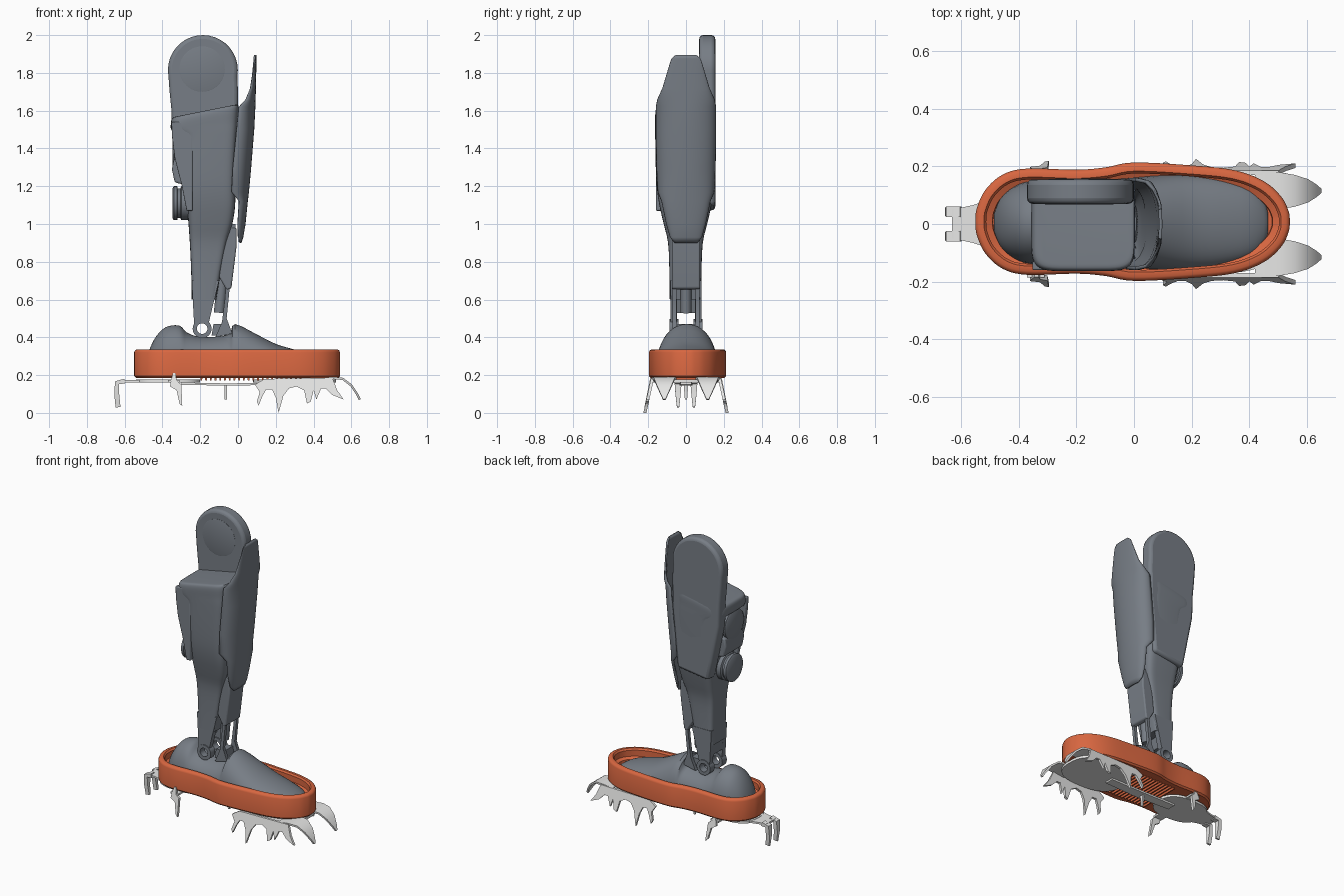
import bpy
import bmesh
import math
from mathutils import Vector

default_cube = bpy.data.objects.get("Cube")
if default_cube:
    bpy.data.objects.remove(default_cube, do_unlink=True)


def make_material(name, red, green, blue):
    material = bpy.data.materials.new(name)
    material.use_nodes = True
    colour = (red, green, blue, 1)
    material.diffuse_color = colour
    material.node_tree.nodes["Principled BSDF"].inputs["Base Color"].default_value = colour
    return material


slate = make_material("slate grey", .185, .207, .237)
orange = make_material("burnt orange", .69, .135, .052)
steel = make_material("pale steel", .8, .8, .79)


def finish(name, bm, material, bevel=0, thickness=0):
    """Turn a bmesh into a shaded object."""
    bmesh.ops.recalc_face_normals(bm, faces=bm.faces)
    mesh = bpy.data.meshes.new(name)
    bm.to_mesh(mesh)
    bm.free()
    mesh.materials.append(material)
    obj = bpy.data.objects.new(name, mesh)
    bpy.context.collection.objects.link(obj)
    if thickness:
        solid = obj.modifiers.new("thickness", "SOLIDIFY")
        solid.thickness = thickness
    if bevel:
        soften = obj.modifiers.new("soft edge", "BEVEL")
        soften.width = bevel
        soften.segments = 3
        soften.limit_method = "ANGLE"
    bpy.ops.object.select_all(action="DESELECT")
    obj.select_set(True)
    bpy.context.view_layer.objects.active = obj
    bpy.ops.object.shade_smooth_by_angle(angle=math.radians(35))
    return obj


def loft(name, rings, material, closed=True, caps=True, **options):
    """Skin a series of equal rings."""
    bm = bmesh.new()
    loops = [[bm.verts.new(point) for point in ring] for ring in rings]
    count = len(loops[0])
    for lower, upper in zip(loops, loops[1:]):
        for i in range(count if closed else count - 1):
            j = (i + 1) % count
            bm.faces.new((lower[i], lower[j], upper[j], upper[i]))
    if caps and closed:
        bm.faces.new(loops[0])
        bm.faces.new(loops[-1])
    return finish(name, bm, material, **options)


def side_plate(name, profile, y, depth, material, lean=0, top=0, **options):
    """Extrude an x-z profile along y, optionally splayed outwards below top."""
    rings = [[(x, y + offset + lean * (top - z), z) for x, z in profile]
             for offset in (0, depth)]
    return loft(name, rings, material, **options)


def superellipse(rx, ry, power, count=48):
    points = []
    for i in range(count):
        angle = math.tau * i / count
        c, s = math.cos(angle), math.sin(angle)
        points.append((rx * math.copysign(abs(c) ** (2 / power), c),
                       ry * math.copysign(abs(s) ** (2 / power), s)))
    return points


def turned(name, centre, axis, profile, material):
    """Revolve (distance along axis, radius) pairs into a round part."""
    turn = Vector(axis).to_track_quat("Z", "Y")
    rings = [[Vector(centre) + turn @ Vector((a, b, d))
              for a, b in superellipse(r, r, 2, 40)] for d, r in profile]
    return loft(name, rings, material)


def strip(name, path, y, material, thickness=.012):
    """Bent tapering metal strip following (x, z, half width)."""
    rings = []
    for i, (x, z, half) in enumerate(path):
        before, after = path[max(i - 1, 0)], path[min(i + 1, len(path) - 1)]
        normal = Vector((before[1] - after[1], after[0] - before[0])).normalized() * thickness / 2
        rings.append([(x + s * normal.x, y + t * half, z + s * normal.y)
                      for s, t in ((1, 1), (1, -1), (-1, -1), (-1, 1))])
    return loft(name, rings, material)


def smooth_table(table, steps=5):
    """Catmull-Rom interpolation between rows."""
    rows = [Vector(row) for row in table]
    result = []
    for i in range(len(rows) - 1):
        a, b, c, d = (rows[min(max(k, 0), len(rows) - 1)] for k in range(i - 1, i + 3))
        for k in range(steps):
            t = k / steps
            result.append(b + (c - a) * t / 2 + (a - b * 2.5 + c * 2 - d / 2) * t * t
                          + (b * 3 - a - c * 3 + d) * t ** 3 / 2)
    return result + [rows[-1]]


# Orange sole tray: rounded outline, swept wall section, closed floor
half_outline = smooth_table([(-.55, 0), (-.545, .045), (-.515, .11), (-.455, .163), (-.37, .184), (-.2, .18),
                             (-.1, .188), (0, .205), (.2, .195), (.35, .178), (.45, .14),
                             (.51, .087), (.536, .035), (.54, 0)])
outline = half_outline + [Vector((p.x, -p.y)) for p in reversed(half_outline[1:-1])]


def inset_outline(amount, z):
    ring = []
    for i, point in enumerate(outline):
        tangent = outline[(i + 1) % len(outline)] - outline[i - 1]
        inward = Vector((tangent.y, -tangent.x)).normalized() * amount
        ring.append((point.x + inward.x, point.y + inward.y + .008, z))
    return ring


wall_section = [(.01, .185), (0, .195), (0, .32), (.004, .33), (.013, .336), (.03, .336),
                (.038, .325), (.038, .285), (.06, .275), (.062, .25)]
loft("sole_tray", [inset_outline(*step) for step in wall_section], orange)
for i in range(22):
    x = -.2 + i * .025
    rib = [(x, .19), (x + .012, .19), (x + .01, .172), (x + .002, .172)]
    side_plate("tread_rib", rib, -.14, .29, orange)

# Foot shell: domed sections along its length
foot_stations = smooth_table([(-.485, .03, .28), (-.465, .08, .345), (-.43, .115, .41), (-.38, .14, .455),
                              (-.31, .148, .462), (-.27, .15, .425), (-.2, .15, .402), (-.1, .15, .405),
                              (-.045, .153, .42), (-.015, .155, .47), (.1, .165, .415), (.2, .165, .365),
                              (.3, .152, .335), (.4, .122, .305), (.45, .075, .28), (.465, .03, .265)], 3)
loft("foot_shell", [[(x, half * math.cos(a) + .005, .25 + (top - .25) * math.sin(a) ** .85)
                     for a in (math.pi * i / 24 for i in range(25))]
                    for x, half, top in foot_stations], slate)

# Calf shell: rounded box sections (height, rear x, front x, half width, top slope)
calf_stations = [(.6, -.245, -.115, .083, 0), (.75, -.248, -.09, .085, 0), (.9, -.255, -.06, .092, 0),
                 (1, -.262, -.03, .115, 0), (1.1, -.27, -.015, .138, 0), (1.2, -.275, -.015, .152, 0),
                 (1.33, -.28, -.012, .158, 0), (1.47, -.29, -.004, .16, .1), (1.52, -.35, 0, .16, .15),
                 (1.57, -.355, .003, .16, .2), (1.595, -.348, 0, .153, .2), (1.6, -.33, -.015, .135, .2)]
calf_rings = []
for z, rear, front, half, slope in smooth_table(calf_stations, 3):
    middle = (rear + front) / 2
    calf_rings.append([(middle + x, y - .003, z + slope * x)
                       for x, y in superellipse((front - rear) / 2, half, 6)])
loft("calf_shell", calf_rings, slate)
wing = [(-.352, 1.54), (-.35, 1.47), (-.335, 1.35), (-.297, 1.2), (-.272, 1.07), (-.24, 1.07), (-.24, 1.54)]
side_plate("calf_side_wing", wing, -.16, .03, slate, bevel=.006)

# Knee lobe on one side, with its round hub plate
lobe = [(-.186 + .185 * math.cos(a), 1.815 + .185 * math.sin(a))
        for a in (math.radians(-10 + 10 * i) for i in range(21))]
lobe += [(-.362, 1.7), (-.352, 1.6), (-.348, 1.45), (-.297, 1.2), (-.27, 1.07), (-.04, 1.1), (-.002, 1.5), (0, 1.7)]
side_plate("knee_lobe", lobe, .07, .085, slate, bevel=.02)
turned("knee_hub", (-.19, .073, 1.82), (0, -1, 0), [(0, .12), (.004, .12), (.005, .117)], slate)

# Curved shin guard (height, half width, edge x, crest x)
guard_stations = [(.9, .06, .01, .018), (.93, .085, 0, .028), (1, .105, -.002, .04), (1.12, .13, .005, .052),
                  (1.17, .15, -.035, .058), (1.3, .157, -.028, .07), (1.5, .16, -.008, .086),
                  (1.62, .16, .004, .092), (1.66, .152, .04, .093), (1.72, .125, .065, .095),
                  (1.82, .095, .082, .097), (1.875, .078, .09, .098), (1.895, .055, .094, .098)]
guard_rings = []
for z, half, edge, crest in guard_stations:
    guard_rings.append([(edge + (crest - edge) * math.cos(a) ** .8, half * math.sin(a), z)
                        for a in (math.radians(-89.9 + 179.8 * i / 24) for i in range(25))])
loft("shin_guard", guard_rings, slate, closed=False, thickness=.012)

# Rear drive motors with stepped round caps, and the bridge between them
for name, z, radius in (("lower_motor", 1.11, .09), ("upper_motor", 1.4, .1)):
    turned(name, (-.2, -.025, z), (-1, 0, 0),
           [(0, radius), (.1, radius), (.105, radius - .012), (.12, radius - .012),
            (.122, radius), (.14, radius), (.146, radius - .01)], slate)
bridge = [(-.34, 1.34), (-.35, 1.29), (-.335, 1.22), (-.25, 1.2), (-.25, 1.36)]
side_plate("motor_bridge", bridge, -.12, .2, slate, bevel=.01)

# Ankle fork, web and pivot rings
fork = [(-.245, .7), (-.1, .7), (-.135, .56), (-.155, .475), (-.19, .488), (-.232, .465)]
side_plate("fork_web", [(-.243, .7), (-.15, .7), (-.19, .53), (-.236, .53)], -.075, .15, slate)
for side in (-1, 1):
    side_plate("ankle_fork", fork, side * .083, -side * .035, slate)
    pivot = [[(-.19 + r * math.cos(a), side * y, .446 + r * math.sin(a))
              for a in (math.tau * i / 32 for i in range(32))]
             for r, y in ((.028, .04), (.05, .04), (.05, .088), (.028, .088), (.028, .04))]
    loft("ankle_pivot", pivot, slate, caps=False)
    rod = [(-.035, 1), (-.012, 1), (-.05, .6), (-.06, .5), (-.03, .42), (-.12, .4), (-.085, .48), (-.07, .6)]
    side_plate("front_rod", rod, side * .05, side * .022, slate)

# Front actuator cover and its inner piston
cover = [(-.075, .98), (-.008, .98), (-.008, .88), (-.035, .66), (-.06, .65), (-.1, .72)]
side_plate("actuator_cover", cover, -.075, .15, slate, bevel=.008)
turned("actuator_piston", (-.1, 0, .53), (.1, 0, 1), [(0, .028), (.25, .028)], slate)
side_plate("ankle_block", [(-.14, .41), (-.06, .41), (-.07, .47), (-.13, .47)], -.045, .09, slate)

# Crampon plates and linking bar
for name, x, rx, ry in (("front_crampon_plate", .3, .22, .17), ("heel_crampon_plate", -.37, .17, .13)):
    loft(name, [[(x + a, b, z) for a, b in superellipse(rx, ry, 2.6)] for z in (.16, .176)], steel)
strip("crampon_bar", [(-.3, .155, .03), (-.05, .15, .035), (.2, .155, .03)], 0, steel)
strip("bar_pin", [(-.065, .15, .012), (-.065, .07, .006)], 0, steel)

# Crampon teeth on both sides: slim curved points joined by arches
teeth = [(.09, .15), (.14, .18), (.5, .185), (.525, .12), (.56, .07), (.5, .095), (.465, .13), (.44, .13),
         (.415, .07), (.4, .12), (.385, .06), (.365, .05), (.35, .12), (.31, .14), (.27, .13), (.24, .09),
         (.215, 0), (.2, .08), (.18, .125), (.15, .125), (.13, .09), (.11, .04), (.1, .06), (.115, .11)]
heel_tooth = [(-.355, .17), (-.345, .21), (-.33, .21), (-.325, .17), (-.3, .15), (-.295, .035),
              (-.31, .05), (-.325, .12), (-.36, .14)]
for side in (-1, 1):
    side_plate("front_teeth", teeth, side * .17, side * .016, steel, lean=side * .22, top=.18)
    side_plate("heel_tooth", heel_tooth, side * .172, side * .018, steel, lean=side * .2, top=.18)
    strip("heel_tooth_arm", [(-.37, .168, .04), (-.31, .168, .04)], side * .145, steel)
    strip("toe_prong", [(.42, .175, .06), (.5, .185, .065), (.555, .18, .055), (.6, .145, .04),
                        (.63, .1, .02), (.645, .07, .006)], side * .115, steel)
    strip("heel_prong", [(-.6, .168, .018), (-.64, .16, .018), (-.642, .1, .014), (-.635, .03, .006)],
          side * .042, steel, thickness=.026)
strip("heel_tongue", [(-.63, .168, .05), (-.56, .168, .065), (-.45, .168, .1)], 0, steel)
